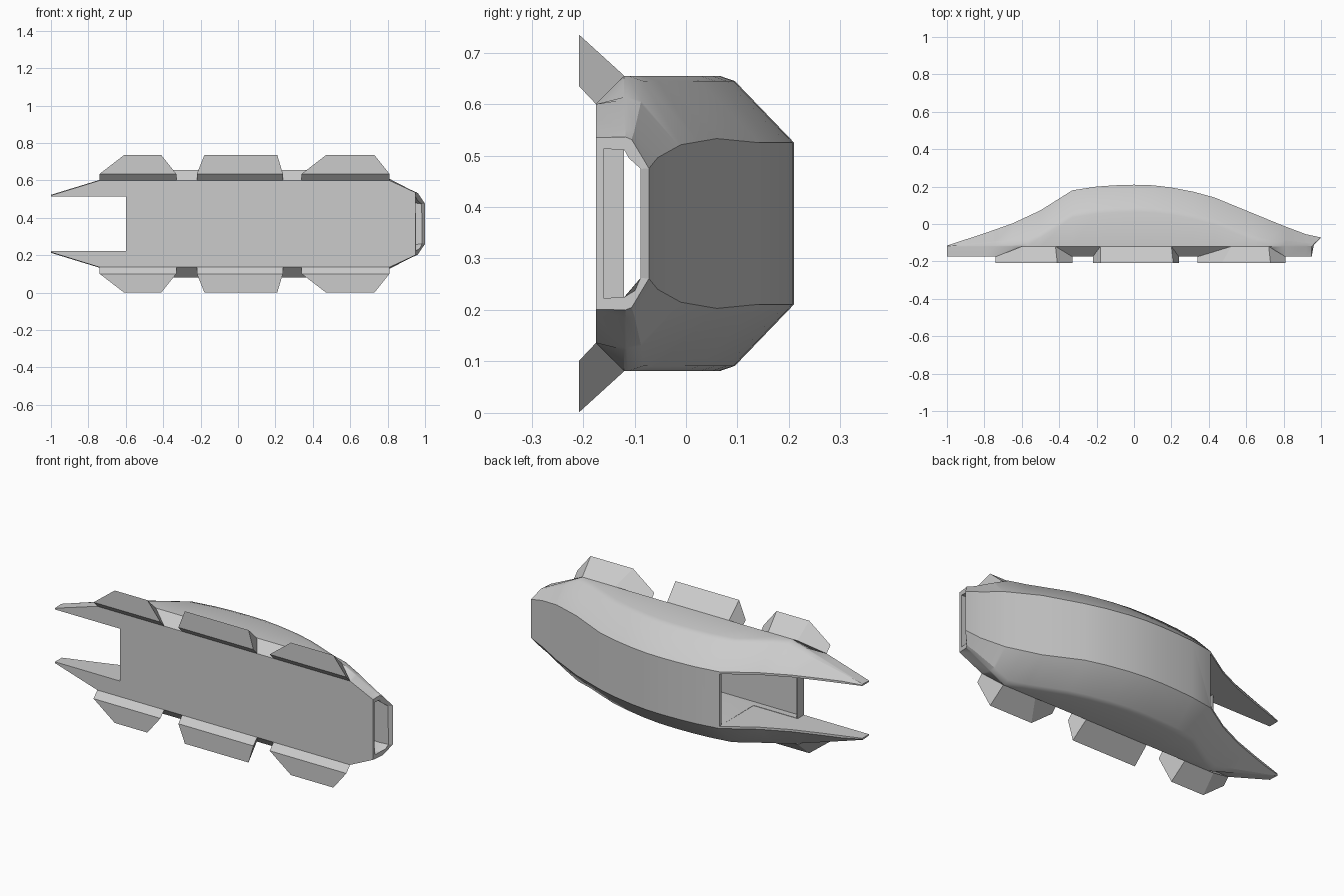
import bpy, bmesh, math

MID = 0.368  # height of the horizontal mirror plane

cube = bpy.data.objects.get("Cube")
if cube:
    bpy.data.objects.remove(cube, do_unlink=True)

grey = bpy.data.materials.new("plain_grey")
grey.use_nodes = True
colour = (0.6, 0.6, 0.6, 1)
grey.diffuse_color = colour
grey.node_tree.nodes["Principled BSDF"].inputs["Base Color"].default_value = colour

# Profiles along the length: (x, value)
CREST = [(-1, -.115), (-.8, -.05), (-.65, .003), (-.5, .073), (-.33, .18), (-.2, .2),
         (-.1, .207), (0, .21), (.1, .207), (.2, .195), (.32, .172), (.43, .142),
         (.6, .072), (.8, -.01), (.92, -.055), (1, -.072)]
CREST_HALF = [(-1, .15), (-.9, .157), (.43, .157), (.63, .165), (.8, .153), (.92, .128), (1, .107)]
LIP_HALF = [(-1, .155), (-.57, .287), (.72, .287), (.95, .168)]
BASE_HALF = [(-1, .152), (-.74, .232), (.81, .232), (.95, .167)]


def sample(table, x):
    if x <= table[0][0]:
        return table[0][1]
    for (x0, v0), (x1, v1) in zip(table, table[1:]):
        if x <= x1:
            return v0 + (v1 - v0) * (x - x0) / (x1 - x0)
    return table[-1][1]


def make_object(name, bm):
    bmesh.ops.recalc_face_normals(bm, faces=bm.faces)
    mesh = bpy.data.meshes.new(name)
    bm.to_mesh(mesh)
    bm.free()
    mesh.materials.append(grey)
    obj = bpy.data.objects.new(name, mesh)
    bpy.context.collection.objects.link(obj)
    return obj


def loft(name, sections):
    """Skin half sections of (x, y, half height), mirrored about MID."""
    bm = bmesh.new()
    rings = []
    for half in sections:
        ring = [(x, y, MID + h) for x, y, h in half]
        ring += [(x, y, MID - h) for x, y, h in reversed(half)]
        rings.append([bm.verts.new(p) for p in ring])
    n = len(rings[0])
    for a, b in zip(rings, rings[1:]):
        for i in range(n):
            j = (i + 1) % n
            bm.faces.new((a[i], a[j], b[j], b[i]))
    bm.faces.new(rings[0])
    bm.faces.new(rings[-1])
    return make_object(name, bm)


def hull_section(x):
    crest, top = sample(CREST, x), sample(CREST_HALF, x)
    lip, base = sample(LIP_HALF, x), sample(BASE_HALF, x)
    rise = crest + .12
    shoulder = -.12 + max(.05 * rise, rise - .145)
    xb = min(x, .95)
    return [(xb, -.175, base), (xb, -.12, lip),
            (xb + (x - xb) * .1, shoulder, lip),
            (xb + (x - xb) * .25, shoulder + min(.03, .25 * rise), lip - .08 * (lip - top)),
            (x, crest, top)]


def cavity_section(x):
    roof = sample(CREST, x) - .02
    half = min(.145, sample(CREST_HALF, x) - .012)
    return [(x, -.16, .145), (x, -.12, .143), (x, roof, half)]


def box_section(x, y0, y1):
    return [(x, y0, .145), (x, y1, .145)]


# Hull shell
stations = sorted({p[0] for t in (CREST, CREST_HALF, LIP_HALF, BASE_HALF) for p in t} - {.95})
hull = loft("hull", [hull_section(x) for x in stations])

# Inner cavity and the open notch between the prongs
inner = [x for x, _ in CREST if x > -.5 and x < 1]
cavity_end = [(1.02, -.16, .145), (1.02, -.12, .143), (1.02, -.096, .1)]
cutters = [
    loft("cavity_cutter", [cavity_section(x) for x in [-.592] + inner] + [cavity_end]),
    loft("notch_cutter", [box_section(x, -.3, .3) for x in (-1.1, -.6)]),
    loft("rear_gap_cutter", [box_section(x, -.12, .3) for x in (-1.1, -.33)]),
]
for cutter in cutters:
    mod = hull.modifiers.new(cutter.name, "BOOLEAN")
    mod.operation = "DIFFERENCE"
    mod.solver = "EXACT"
    mod.object = cutter
    bpy.context.view_layer.objects.active = hull
    bpy.ops.object.modifier_apply(modifier=mod.name)
    bpy.data.objects.remove(cutter, do_unlink=True)

bpy.ops.object.select_all(action="DESELECT")
hull.select_set(True)
bpy.context.view_layer.objects.active = hull
bpy.ops.object.shade_smooth_by_angle(angle=math.radians(30))


# Angled fins along both edges
def fin(name, side, wide, tip, root):
    profile = [(-.175, .232, wide), (-.208, .267, wide), (-.208, .367, tip), (-.12, .287, root)]
    bm = bmesh.new()
    ends = [[bm.verts.new((span[k], y, MID + side * h)) for y, h, span in profile] for k in (0, 1)]
    for i in range(4):
        j = (i + 1) % 4
        bm.faces.new((ends[0][i], ends[0][j], ends[1][j], ends[1][i]))
    for end in ends:
        bm.faces.new(end)
    make_object(name, bm)


FINS = [("rear", (-.74, -.33), (-.61, -.41), (-.6, -.42)),
        ("middle", (-.22, .24), (-.18, .21), (-.18, .2)),
        ("front", (.34, .81), (.47, .73), (.52, .72))]
for label, wide, tip, root in FINS:
    fin("upper_" + label + "_fin", 1, wide, tip, root)
    fin("lower_" + label + "_fin", -1, wide, tip, root)
